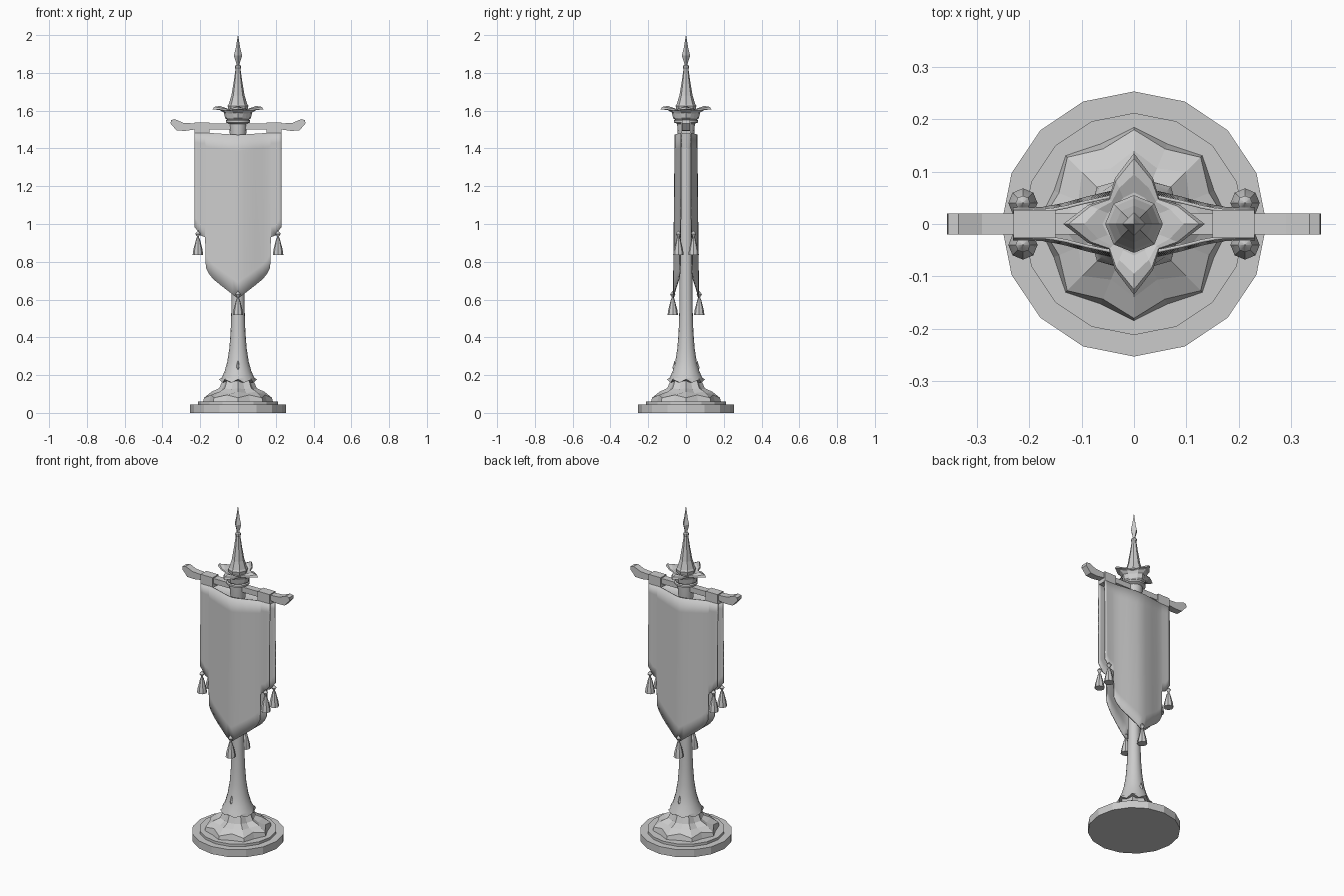
import bpy, bmesh, math

cube = bpy.data.objects.get("Cube")
if cube:
    bpy.data.objects.remove(cube, do_unlink=True)

stone = bpy.data.materials.new("plain_grey")
stone.use_nodes = True
GREY = (0.6, 0.6, 0.6, 1)
stone.diffuse_color = GREY
stone.node_tree.nodes["Principled BSDF"].inputs["Base Color"].default_value = GREY


def finish(name, bm, angle=None):
    """Turn a bmesh into an object, optionally smooth up to an angle."""
    bmesh.ops.remove_doubles(bm, verts=bm.verts, dist=0.0002)
    bmesh.ops.recalc_face_normals(bm, faces=bm.faces)
    mesh = bpy.data.meshes.new(name)
    bm.to_mesh(mesh)
    bm.free()
    mesh.materials.append(stone)
    obj = bpy.data.objects.new(name, mesh)
    bpy.context.collection.objects.link(obj)
    if angle:
        bpy.ops.object.select_all(action='DESELECT')
        obj.select_set(True)
        bpy.context.view_layer.objects.active = obj
        bpy.ops.object.shade_smooth_by_angle(angle=math.radians(angle))
    return obj


def lathe(name, rings, sides, lobes=(1,), at=(0, 0, 0), angle=None):
    """Rings are (r, z) or (tip r, tip z, valley r, valley z); lobes blends them."""
    bm = bmesh.new()
    loops = []
    for ring in rings:
        rp, zp, rv, zv = ring if len(ring) == 4 else ring * 2
        loop = []
        for i in range(sides):
            w = lobes[i % len(lobes)]
            r, z = rv + (rp - rv) * w, zv + (zp - zv) * w
            a = math.tau * i / sides
            loop.append(bm.verts.new((at[0] + r * math.cos(a),
                                      at[1] + r * math.sin(a), at[2] + z)))
        loops.append(loop)
    for low, high in zip(loops, loops[1:]):
        for i in range(sides):
            j = (i + 1) % sides
            bm.faces.new((low[i], low[j], high[j], high[i]))
    bm.faces.new(loops[0])
    bm.faces.new(loops[-1])
    return finish(name, bm, angle)


def interp(points, x):
    for (x0, z0), (x1, z1) in zip(points, points[1:]):
        if x <= x1:
            return z0 + (z1 - z0) * (x - x0) / (x1 - x0)
    return points[-1][1]


# Stepped round base
lathe("base_disc", [(0.253, 0), (0.253, 0.045)], 16)
lathe("base_step", [(0.212, 0.04), (0.212, 0.06)], 16)

# Petalled foot
lathe("foot_petals", [(0.185, 0.058, 0.166, 0.058), (0.18, 0.08, 0.155, 0.095),
                      (0.14, 0.112, 0.115, 0.105), (0.1, 0.13, 0.088, 0.125),
                      (0.08, 0.175, 0.072, 0.165)], 16, lobes=(1, 0))

# Pole with scalloped skirt
lathe("pole", [(0.07, 0.165), (0.1, 0.178, 0.088, 0.16), (0.087, 0.185),
               (0.071, 0.22), (0.057, 0.27), (0.046, 0.34), (0.039, 0.43),
               (0.035, 0.55), (0.033, 0.8), (0.033, 1.45)], 16, lobes=(1, 0), angle=35)

# Collar under the crown
lathe("pole_head", [(0.033, 1.4), (0.043, 1.47), (0.047, 1.53), (0.064, 1.538),
                    (0.064, 1.548), (0.055, 1.555)], 16, angle=30)

# Four-petalled crown
lathe("crown", [(0.055, 1.55), (0.068, 1.56, 0.06, 1.56), (0.075, 1.59, 0.063, 1.585),
                (0.1, 1.605, 0.066, 1.598), (0.135, 1.607, 0.068, 1.603),
                (0.125, 1.62, 0.066, 1.608), (0.095, 1.625, 0.06, 1.606),
                (0.06, 1.612, 0.05, 1.6)], 16, lobes=(1, 0.4, 0, 0.4))

# Spire and pointed finial
lathe("spire", [(0.05, 1.6), (0.055, 1.625), (0.049, 1.635), (0.035, 1.68),
                (0.023, 1.75), (0.013, 1.82), (0.016, 1.828), (0.015, 1.838),
                (0.008, 1.843)], 8)
lathe("finial", [(0.008, 1.838), (0.01, 1.855), (0.022, 1.892), (0.012, 1.93),
                 (0.0005, 2.0)], 4)

# Crossbar with upturned ends
half = [(0, 1.5), (0.23, 1.5), (0.28, 1.493), (0.325, 1.495), (0.357, 1.532),
        (0.355, 1.55), (0.335, 1.555), (0.29, 1.536), (0.23, 1.532), (0, 1.532)]
outline = half + [(-x, z) for x, z in reversed(half[1:-1])]
bm = bmesh.new()
face = bm.faces.new([bm.verts.new((x, -0.02, z)) for x, z in outline])
grown = bmesh.ops.extrude_face_region(bm, geom=[face])
bmesh.ops.translate(bm, vec=(0, 0.04, 0),
                    verts=[v for v in grown["geom"] if isinstance(v, bmesh.types.BMVert)])
finish("crossbar", bm)

# Cloth sleeves wrapped over the crossbar
for side, label in ((1, "left"), (-1, "right")):
    bm = bmesh.new()
    bmesh.ops.create_cube(bm, size=1)
    for v in bm.verts:
        v.co = (side * (0.19 + v.co.x * 0.08), v.co.y * 0.054, 1.507 + v.co.z * 0.062)
    finish(label + "_sleeve", bm)

# Front and back banners, bulging over the pole, with a pointed lower end
hem = [(0, 0.605), (0.03, 0.628), (0.09, 0.675), (0.13, 0.708), (0.155, 0.738),
       (0.17, 0.77), (0.174, 0.93), (0.2, 0.94), (0.215, 0.965), (0.231, 0.985)]
columns = [-x for x, _ in reversed(hem[1:])] + [x for x, _ in hem]
ROWS = 10
for side, label in ((-1, "front"), (1, "back")):
    bm = bmesh.new()
    grid = []
    for x in columns:
        bottom = interp(hem, abs(x))
        top = 1.472 + 0.01 * min(1, abs(x) / 0.15)
        bulge = 0.5 + 0.5 * math.cos(math.pi * min(1, abs(x) / 0.19))
        line = []
        for k in range(ROWS + 1):
            z = top + (bottom - top) * k / ROWS
            drop = (1.48 - z) / 0.87
            y = 0.025 + 0.006 * drop + (0.032 + 0.003 * drop) * bulge
            line.append(bm.verts.new((x, side * y, z)))
        grid.append(line)
    for a, b in zip(grid, grid[1:]):
        for k in range(ROWS):
            bm.faces.new((a[k], b[k], b[k + 1], a[k + 1]))
    banner = finish(label + "_banner", bm, 40)
    thick = banner.modifiers.new("cloth_thickness", 'SOLIDIFY')
    thick.thickness = 0.006
    thick.offset = 0

    # Tassels hanging from the corners and the tip
    for x, y, z, place in ((-0.212, 0.04, 0.965, "right"), (0.212, 0.04, 0.965, "left"),
                           (0, 0.07, 0.645, "middle")):
        lathe(f"{label}_{place}_tassel",
              [(0.028, -0.128), (0.024, -0.1), (0.01, -0.045), (0.005, -0.035),
               (0.006, -0.03), (0.014, -0.017), (0.001, 0)],
              8, at=(x, side * y, z), angle=40)

    # Small leaf ornament on the pole
    lathe(label + "_leaf", [(0.001, 0.205), (0.012, 0.24), (0.001, 0.275)], 4,
          at=(0, side * 0.06, 0))
